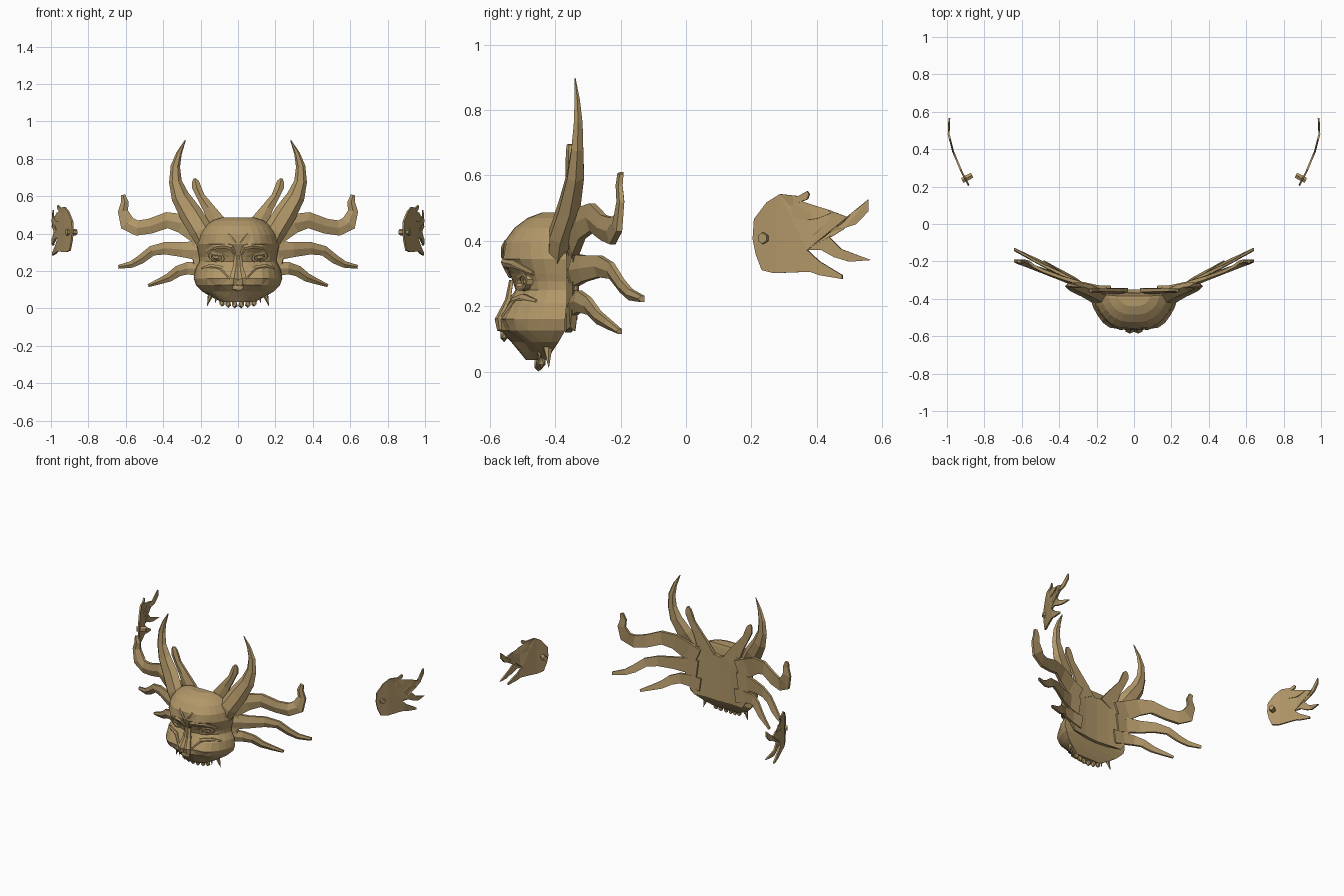
import bpy, bmesh, math
from mathutils import Vector

cube = bpy.data.objects.get("Cube")
if cube:
    bpy.data.objects.remove(cube)

wood = bpy.data.materials.new("carved_tan")
wood.use_nodes = True
TAN = (0.44, 0.31, 0.14, 1)
wood.diffuse_color = TAN
wood.node_tree.nodes["Principled BSDF"].inputs["Base Color"].default_value = TAN


def finish(name, bm, mirror=True, thickness=0):
    """Turn a bmesh into an object, with optional thickness and mirrored twin."""
    bmesh.ops.recalc_face_normals(bm, faces=bm.faces)
    mesh = bpy.data.meshes.new(name)
    bm.to_mesh(mesh)
    bm.free()
    mesh.materials.append(wood)
    ob = bpy.data.objects.new(name, mesh)
    bpy.context.collection.objects.link(ob)
    if thickness:
        mod = ob.modifiers.new("thickness", 'SOLIDIFY')
        mod.thickness, mod.offset = thickness, 0
    if mirror:
        mod = ob.modifiers.new("mirror", 'MIRROR')
        mod.use_clip = False
        mod.use_mirror_merge = False
    return ob


def interp(table, v):
    """Linear lookup in rows sorted by their first value."""
    v = min(max(v, table[0][0]), table[-1][0])
    for a, b in zip(table, table[1:]):
        if v <= b[0]:
            f = (v - a[0]) / (b[0] - a[0])
            return [p + (q - p) * f for p, q in zip(a[1:], b[1:])]


# Face rows: height, half width, front y, back y
FACE = [
    (.035, .09, -.49, -.43), (.06, .14, -.51, -.41), (.09, .19, -.535, -.39),
    (.125, .225, -.567, -.37), (.16, .237, -.57, -.37), (.21, .228, -.55, -.365),
    (.25, .207, -.522, -.365), (.275, .207, -.53, -.365), (.30, .213, -.54, -.365),
    (.345, .222, -.56, -.365), (.395, .208, -.558, -.37), (.44, .178, -.525, -.375),
    (.47, .135, -.485, -.38), (.487, .085, -.44, -.385)]


def bump(x, z, cx, cz, r):
    return math.exp(-((abs(x) - cx) ** 2 + (z - cz) ** 2) / r ** 2)


def face_y(x, z):
    w, front, back = interp(FACE, z)
    u = min(abs(x) / w, 1)
    depth = (1 - u ** 2.6) ** .6
    carve = (.022 * bump(x, z, .115, .272, .045) - .012 * bump(x, z, .1, .345, .04)
             - .016 * bump(x, z, .15, .17, .05) + .014 * bump(x, z, .07, .2, .035)
             + .02 * bump(x, z, .1, .09, .04))
    return back + (front - back) * depth + carve * depth


# Face shell, closed at the back, top and chin
COLS = 16
bm = bmesh.new()
rows = []
for z, w, front, back in FACE:
    xs = [w * math.sin(math.pi * (i / COLS - .5)) for i in range(COLS + 1)]
    rows.append([bm.verts.new((x, face_y(x, z), z)) for x in xs])
for a, b in zip(rows, rows[1:]):
    n = len(a)
    for i in range(n):
        j = (i + 1) % n
        bm.faces.new((a[i], a[j], b[j], b[i]))
bm.faces.new(rows[0])
bm.faces.new(rows[-1])
bmesh.ops.triangulate(bm, faces=bm.faces[:], quad_method='SHORT_EDGE')
finish("face", bm, mirror=False)

RIDGED = [(-1, .8), (-1, -.3), (0, -1), (1, -.3), (1, .8)]
HORN = [(math.cos(k * math.pi / 3), math.sin(k * math.pi / 3)) for k in range(6)]


def ribbon(name, path, y_of, t_of, section=RIDGED):
    """Loft a section along (x, z, half width) points lying on a depth rule."""
    bm = bmesh.new()
    pts = [Vector((x, 0, z)) for x, z, w in path]
    loops = []
    for i, (x, z, w) in enumerate(path):
        d = (pts[min(i + 1, len(pts) - 1)] - pts[max(i - 1, 0)]).normalized()
        side = Vector((-d.z, 0, d.x)) * w
        loops.append([bm.verts.new(pts[i] + side * s + Vector((0, y_of(x, z) + t_of(w) * t, 0)))
                      for s, t in section])
    for a, b in zip(loops, loops[1:]):
        for k in range(len(a)):
            m = (k + 1) % len(a)
            bm.faces.new((a[k], a[m], b[m], b[k]))
    bm.faces.new(loops[0])
    bm.faces.new(loops[-1])
    return finish(name, bm)


def swept(slope):
    return lambda x, z: -.352 + .04 * min(x / .25, 1) * .25 + slope * max(x - .25, 0)


def thin(w):
    return .008 + w * .2


# Swept-back tendrils
ribbon("upper_tendrils", [
    (.15, .38, .06), (.22, .41, .06), (.30, .455, .052), (.38, .472, .043), (.47, .44, .04),
    (.54, .43, .041), (.592, .455, .042), (.615, .52, .027), (.605, .57, .02), (.615, .607, .012)],
    swept(.39), thin)
ribbon("middle_tendrils", [
    (.15, .30, .06), (.22, .31, .05), (.30, .315, .04), (.39, .322, .033), (.46, .308, .027),
    (.52, .262, .024), (.57, .235, .018), (.64, .222, .01)], swept(.53), thin)
ribbon("lower_tendrils", [
    (.13, .20, .045), (.20, .21, .038), (.27, .215, .033), (.32, .2, .029), (.37, .165, .023),
    (.42, .145, .016), (.48, .122, .008)], swept(.6), thin)

# Small inner horns with rounded tips
ribbon("inner_horns", [
    (.08, .40, .055), (.115, .465, .045), (.16, .54, .03), (.2, .60, .022), (.222, .65, .024),
    (.228, .68, .018), (.232, .695, .007)], lambda x, z: -.36 + .02 * x, thin)

# Large curved horns
HORN_Y = [(.3, -.4), (.42, -.385), (.5, -.358), (.6, -.338), (.72, -.33), (.8, -.33), (.9, -.34)]
ribbon("large_horns", [
    (.17, .34, .045), (.2, .42, .062), (.255, .51, .06), (.31, .60, .048), (.335, .68, .034),
    (.335, .76, .025), (.315, .83, .015), (.282, .898, .003)],
    lambda x, z: interp(HORN_Y, z)[0], lambda w: w * .62, HORN)

# Brow ridges, cheek folds and nose bridge follow the face surface
def on_face(lift):
    return lambda x, z: face_y(x, z) - lift


def low(w):
    return w * .6


ribbon("brows", [(.018, .29, .008), (.035, .325, .014), (.075, .335, .014), (.13, .328, .013),
                 (.175, .30, .007)], on_face(.004), low)
ribbon("forehead_folds", [(.008, .35, .008), (.03, .38, .011), (.05, .40, .004)], on_face(.002), low)
ribbon("cheek_folds", [(.05, .17, .008), (.09, .215, .013), (.15, .225, .013), (.195, .215, .005)],
       on_face(.002), low)
ribbon("nose_bridge", [(.008, .28, .012), (.012, .22, .016), (.022, .16, .024), (.026, .125, .016)],
       on_face(.002), low)


def ball(bm, centre, scale, detail=1):
    geo = bmesh.ops.create_icosphere(bm, subdivisions=detail, radius=1)
    for v in geo["verts"]:
        v.co = Vector(centre) + Vector([a * b for a, b in zip(v.co, scale)])


# Nose tip
bm = bmesh.new()
ball(bm, (0, -.557, .112), (.036, .013, .022))
finish("nose_tip", bm, mirror=False)

# Eyes: slanted lid ring around a flat eyeball
EX, EZ = .115, .274
bm = bmesh.new()
ey = face_y(EX, EZ) - .004
rings = []
for k in range(12):
    a = math.tau * k / 12
    ring = []
    for s, dy in ((1.1, .012), (1, -.012), (.72, -.012), (.62, .01)):
        x, z = .041 * s * math.cos(a), .025 * s * math.sin(a)
        ring.append(bm.verts.new((EX + x, ey + dy + x * .45, EZ + z + x * .18)))
    rings.append(ring)
for k, a in enumerate(rings):
    b = rings[(k + 1) % 12]
    for i in range(3):
        bm.faces.new((a[i], a[i + 1], b[i + 1], b[i]))
ball(bm, (EX, ey + .004, EZ), (.024, .012, .014))
finish("eyes", bm)

# Teeth along the jaw
bm = bmesh.new()
for x, z in ((.018, .022), (.053, .025), (.086, .031)):
    ball(bm, (x, -.455 + x * .15, z), (.017, .014, .0225))
finish("teeth", bm)


def spike(bm, root, tip, r):
    root, tip = Vector(root), Vector(tip)
    axis = tip - root
    geo = bmesh.ops.create_cone(bm, cap_ends=True, segments=6, radius1=r, radius2=.001,
                                depth=axis.length)
    rot = axis.to_track_quat('Z', 'Y')
    for v in geo["verts"]:
        v.co = (root + tip) / 2 + rot @ v.co


# Fangs at the corners of the mouth
bm = bmesh.new()
spike(bm, (.135, -.425, .11), (.165, -.42, .013), .024)
spike(bm, (.115, -.445, .09), (.12, -.45, .03), .014)
finish("fangs", bm)


def bent_plate(name, outline, cut_axis, cuts, bend, thickness):
    """Flat outline, sliced along one axis, bent, thickened and mirrored."""
    bm = bmesh.new()
    bm.faces.new([bm.verts.new(p) for p in outline])
    bmesh.ops.triangulate(bm, faces=bm.faces[:])
    for c in cuts:
        bmesh.ops.bisect_plane(bm, geom=bm.verts[:] + bm.edges[:] + bm.faces[:],
                               plane_co=cut_axis * c, plane_no=cut_axis)
    for v in bm.verts:
        bend(v.co)
    return finish(name, bm, thickness=thickness)


# Curved backing that joins the horns and tendrils
def bend_back(co):
    co.y = -.36 + .4 * co.x ** 2


BACK = [(0, .42), (.1, .45), (.22, .46), (.25, .4), (.24, .3), (.23, .2), (.18, .13), (0, .12)]
bent_plate("back_plate", [(x, 0, z) for x, z in BACK], Vector((1, 0, 0)), (.09, .18),
           bend_back, .02)

# Side hands: four wavy fingers on a curved palm, as (y, z)
HAND = [
    (.206, .405), (.21, .466), (.249, .518), (.289, .543), (.345, .537), (.372, .552),
    (.378, .543), (.372, .527), (.332, .512), (.3, .47), (.375, .464), (.399, .467),
    (.454, .488), (.494, .473), (.521, .488), (.558, .527), (.558, .49), (.521, .451),
    (.485, .439), (.424, .448), (.385, .417), (.439, .411), (.475, .375), (.567, .341),
    (.5, .336), (.454, .35), (.414, .372), (.372, .372), (.408, .338), (.479, .295),
    (.479, .283), (.408, .295), (.384, .304), (.347, .304), (.271, .301), (.234, .31), (.215, .36)]
HAND_X = [(.2, .88), (.28, .922), (.387, .967), (.48, .991), (.57, .987)]


def bend_hand(co):
    co.x = interp(HAND_X, co.y)[0]


bent_plate("hands", [(0, y, z) for y, z in HAND], Vector((0, 1, 0)), (.28, .33, .387, .44, .48),
           bend_hand, .01)

# Six-sided peg through each palm
bm = bmesh.new()
geo = bmesh.ops.create_cone(bm, cap_ends=True, segments=6, radius1=.017, radius2=.017, depth=.06)
turn = Vector((-.88, .47, 0)).to_track_quat('Z', 'Y')
for v in geo["verts"]:
    v.co = Vector((.892, .247, .408)) + turn @ v.co
finish("palm_pegs", bm)
